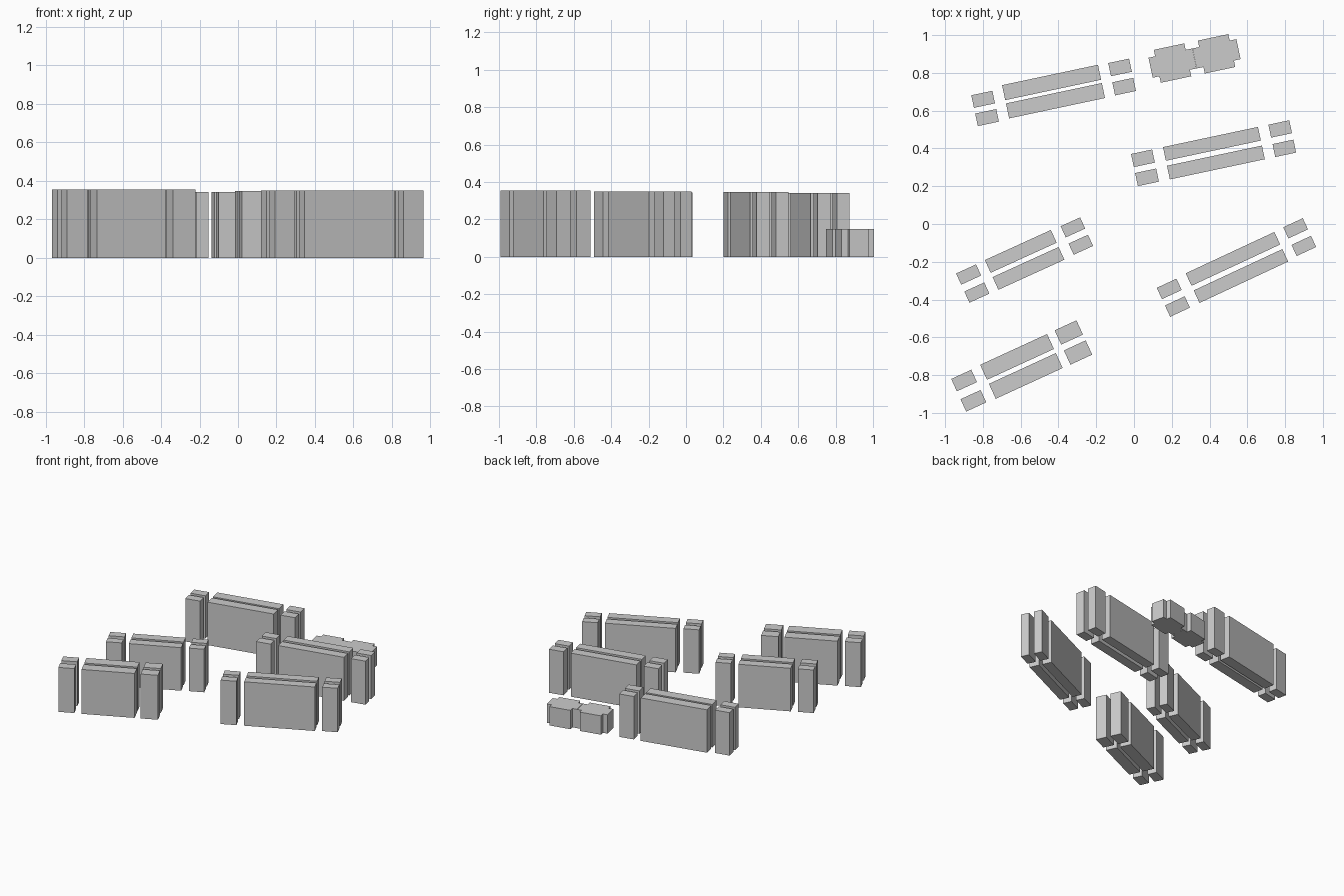
import bpy, bmesh, math
from mathutils import Matrix, Vector

if "Cube" in bpy.data.objects:
    bpy.data.objects.remove(bpy.data.objects["Cube"])


def prism(name, outline, height, origin, angle):
    """Extrude a flat outline upward, then turn and place it on the ground."""
    bm = bmesh.new()
    face = bm.faces.new([bm.verts.new((x, y, 0)) for x, y in outline])
    ext = bmesh.ops.extrude_face_region(bm, geom=[face], use_keep_orig=True)
    top = [g for g in ext["geom"] if isinstance(g, bmesh.types.BMVert)]
    bmesh.ops.translate(bm, verts=top, vec=(0, 0, height))
    bmesh.ops.recalc_face_normals(bm, faces=bm.faces)
    mesh = bpy.data.meshes.new(name)
    bm.to_mesh(mesh)
    bm.free()
    obj = bpy.data.objects.new(name, mesh)
    bpy.context.collection.objects.link(obj)
    obj.location = (*origin, 0)
    obj.rotation_euler.z = math.radians(angle)
    return obj


def rect(length, width):
    a, b = length / 2, width / 2
    return [(-a, -b), (a, -b), (a, b), (-a, b)]


def cluster(label, centre, angle, height, slab, left, right):
    """Two long slabs with a pair of short towers at each end.
    Each part: (offset along, offset across, length, width, pair spacing)."""
    turn = Matrix.Rotation(math.radians(angle), 2)
    for part, (along, across, length, width, gap) in (
            ("slab_block", slab), ("left_tower", left), ("right_tower", right)):
        for row, s in (("back", 1), ("front", -1)):
            pos = Vector(centre) + turn @ Vector((along, across + s * gap / 2))
            prism(f"{label}_{part}_{row}", rect(length, width), height, pos, angle)


# Tall housing clusters
cluster("north_west", (-0.426, 0.701), 12, 0.342, (0, 0, 0.519, 0.081, 0.099),
        (-0.373, -0.012, 0.114, 0.068, 0.099), (0.371, 0, 0.113, 0.071, 0.104))
cluster("north_east", (0.423, 0.375), 12, 0.347, (0, 0, 0.514, 0.074, 0.101),
        (-0.373, 0, 0.114, 0.071, 0.103), (0.37, 0, 0.113, 0.070, 0.105))
cluster("middle_west", (-0.579, -0.190), 24.5, 0.343, (0, 0, 0.384, 0.074, 0.099),
        (-0.302, 0, 0.116, 0.065, 0.105), (0.304, 0, 0.113, 0.065, 0.101))
cluster("middle_east", (0.545, -0.230), 25, 0.350, (0, 0, 0.518, 0.073, 0.100),
        (-0.373, -0.003, 0.115, 0.066, 0.103), (0.369, 0.005, 0.114, 0.065, 0.103))
cluster("south_west", (-0.596, -0.754), 24.7, 0.354, (0, 0, 0.390, 0.087, 0.111),
        (-0.307, 0, 0.117, 0.072, 0.118), (0.303, 0, 0.127, 0.083, 0.117))

# Two low cross-shaped buildings meeting end to end
w, d, a, b = 0.0825, 0.089, 0.1187, 0.054
quarter = [(a, b), (w, b), (w, d)]
plus = (quarter + [(-x, y) for x, y in reversed(quarter)]
        + [(-x, -y) for x, y in quarter] + [(x, -y) for x, y in reversed(quarter)])
for side, centre in (("left", (0.204, 0.852)), ("right", (0.437, 0.901))):
    prism(f"low_cross_building_{side}", plus, 0.15, centre, 12)
